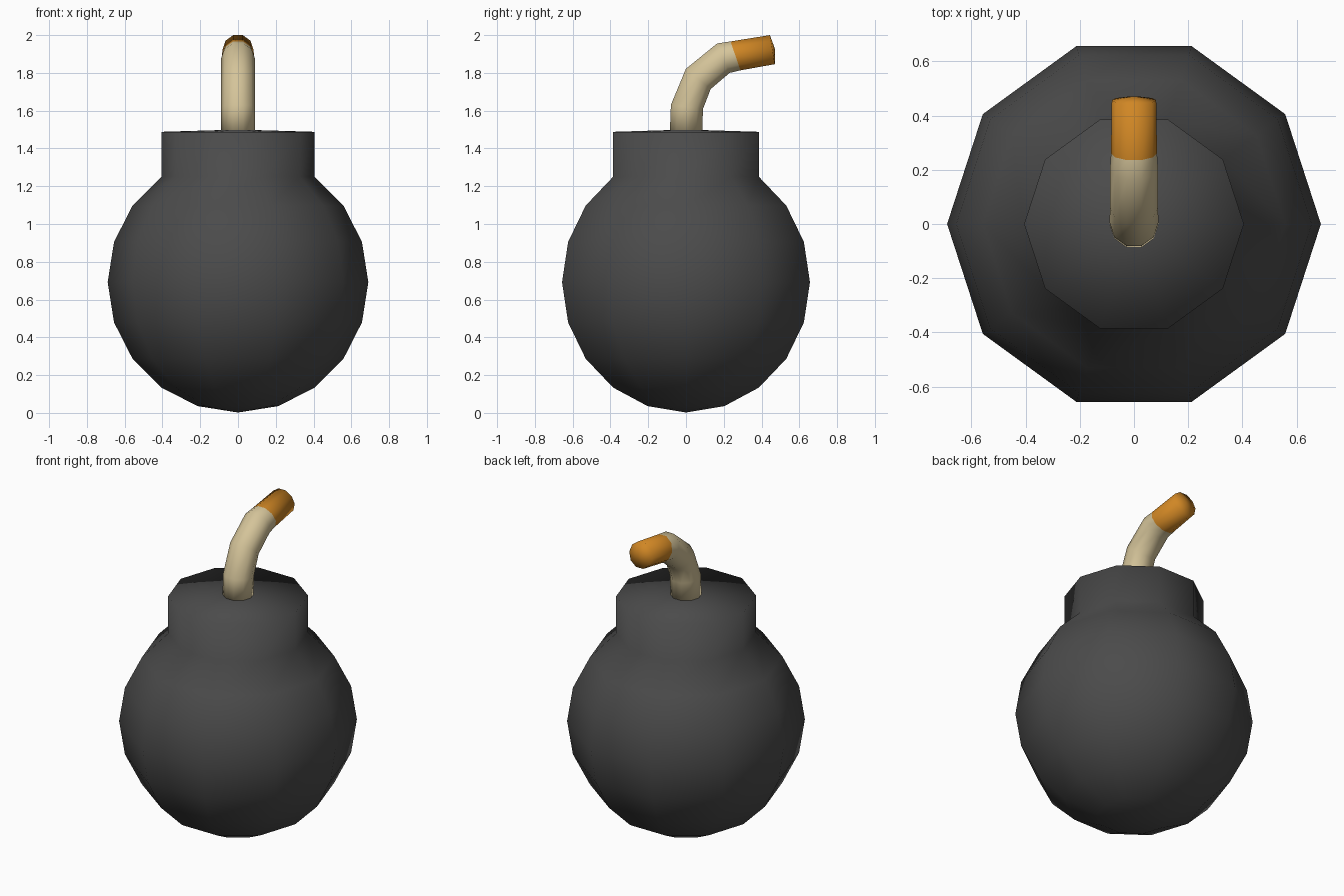
import bpy, bmesh
from math import sin, cos, radians, pi

if "Cube" in bpy.data.objects:
    bpy.data.objects.remove(bpy.data.objects["Cube"])

SIDES = 10


def material(name, rgb):
    m = bpy.data.materials.new(name)
    m.diffuse_color = (*rgb, 1)
    m.use_nodes = True
    m.node_tree.nodes["Principled BSDF"].inputs["Base Color"].default_value = m.diffuse_color
    return m


grey = material("dark grey", (0.07, 0.07, 0.07))
tan = material("tan cord", (0.66, 0.55, 0.32))
orange = material("burning orange", (0.63, 0.24, 0.018))


def loft(name, rings, mats, start=None, end=None, mat_from=None):
    """Skin rings (y, z, radius, tilt in degrees); optional (y, z) end points."""
    bm = bmesh.new()
    loops = []
    for y, z, r, tilt in rings:
        a = radians(tilt)
        loops.append([bm.verts.new((r * cos(t),
                                    y + r * sin(t) * cos(a),
                                    z - r * sin(t) * sin(a)))
                      for t in (2 * pi * k / SIDES for k in range(SIDES))])

    def painted(face, i):
        face.smooth = True
        face.material_index = int(mat_from is not None and i >= mat_from)

    for i, (lo, hi) in enumerate(zip(loops, loops[1:])):
        for k in range(SIDES):
            n = (k + 1) % SIDES
            painted(bm.faces.new((lo[k], lo[n], hi[n], hi[k])), i)
    for point, loop, i in ((start, loops[0], 0), (end, loops[-1], len(loops))):
        if point:
            tip = bm.verts.new((0, *point))
            for k in range(SIDES):
                painted(bm.faces.new((loop[k], loop[(k + 1) % SIDES], tip)), i)
    bmesh.ops.recalc_face_normals(bm, faces=bm.faces[:])
    mesh = bpy.data.meshes.new(name)
    bm.to_mesh(mesh)
    bm.free()
    for m in mats:
        mesh.materials.append(m)
    obj = bpy.data.objects.new(name, mesh)
    bpy.context.collection.objects.link(obj)
    return obj


# Round body whose upper ring is pulled up into a neck with a faint cone cap
R, CZ = 0.69, 0.692
body = [(0, CZ + R * sin(radians(a)), R * cos(radians(a)), 0)
        for a in range(-72, 55, 18)]
body.append((0, 1.488, R * cos(radians(54)), 0))
loft("round_body", body, [grey], start=(0, CZ - R), end=(0, 1.50))

# Bent fuse with an orange tip
fuse = [(0, 1.48, 0.09, 0),
        (0.005, 1.62, 0.09, 7),
        (0.065, 1.768, 0.089, 39),
        (0.198, 1.878, 0.089, 67),
        (0.262, 1.89, 0.085, 71),
        (0.457, 1.923, 0.082, 80.5)]
loft("fuse", fuse, [tan, orange], start=(0, 1.48), end=(0.471, 1.927), mat_from=4)
